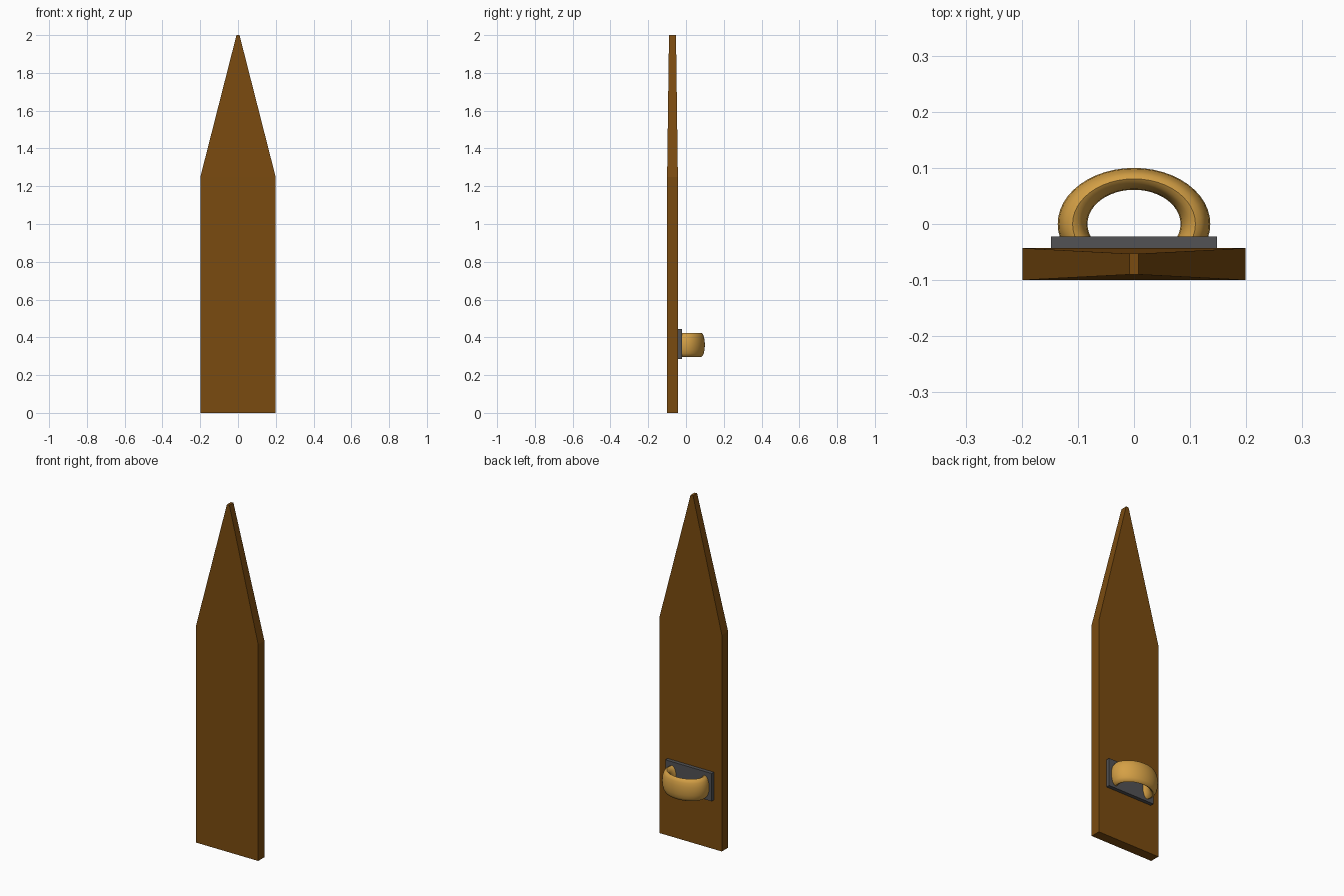
import bpy, bmesh, math
from mathutils import Matrix

if "Cube" in bpy.data.objects:
    bpy.data.objects.remove(bpy.data.objects["Cube"])


def material(name, rgb):
    m = bpy.data.materials.new(name)
    m.diffuse_color = (*rgb, 1.0)
    m.use_nodes = True
    m.node_tree.nodes["Principled BSDF"].inputs["Base Color"].default_value = m.diffuse_color
    return m


def finish(bm, name, mat):
    bmesh.ops.recalc_face_normals(bm, faces=bm.faces)
    me = bpy.data.meshes.new(name)
    bm.to_mesh(me)
    bm.free()
    me.materials.append(mat)
    ob = bpy.data.objects.new(name, me)
    bpy.context.collection.objects.link(ob)
    return ob


def box(x, y0, y1, z0, z1):
    bm = bmesh.new()
    bmesh.ops.create_cube(bm, size=1, matrix=Matrix.Translation(
        (0, (y0 + y1) / 2, (z0 + z1) / 2)) @ Matrix.Diagonal((2 * x, y1 - y0, z1 - z0, 1)))
    return bm


wood = material("brown wood", (0.195, 0.070, 0.005))
metal = material("dark grey", (0.085, 0.085, 0.09))
gold = material("golden tan", (0.66, 0.35, 0.06))

# Board: a straight plank whose top is extruded and narrowed to a blunt point
bm = box(0.199, -0.1, -0.043, 0, 1.25)
bm.faces.ensure_lookup_table()
top = max(bm.faces, key=lambda f: f.calc_center_median().z)
new = bmesh.ops.extrude_face_region(bm, geom=[top])["geom"]
bmesh.ops.delete(bm, geom=[top], context='FACES_ONLY')
for v in (g for g in new if isinstance(g, bmesh.types.BMVert)):
    v.co.x *= 0.04
    v.co.y = -0.0715 + (v.co.y + 0.0715) * 0.65
    v.co.z = 2.0
finish(bm, "pointed_board", wood)

# Mounting plate on the back
finish(box(0.148, -0.045, -0.022, 0.284, 0.445), "mounting_plate", metal)

# Handle: stretched ring, cut off inside the plate
bpy.ops.mesh.primitive_torus_add(major_segments=48, minor_segments=16,
                                 major_radius=0.1095, minor_radius=0.0265)
torus = bpy.context.object
bm = bmesh.new()
bm.from_mesh(torus.data)
bpy.data.objects.remove(torus)
bm.transform(Matrix.Translation((0, 0, 0.36)) @ Matrix.Diagonal((1, 0.735, 2.4, 1)))
bmesh.ops.bisect_plane(bm, geom=bm.verts[:] + bm.edges[:] + bm.faces[:],
                       plane_co=(0, -0.033, 0), plane_no=(0, -1, 0), clear_outer=True)
bmesh.ops.holes_fill(bm, edges=[e for e in bm.edges if e.is_boundary])
handle = finish(bm, "ring_handle", gold)
bpy.ops.object.select_all(action='DESELECT')
handle.select_set(True)
bpy.context.view_layer.objects.active = handle
bpy.ops.object.shade_smooth_by_angle(angle=math.radians(50))
